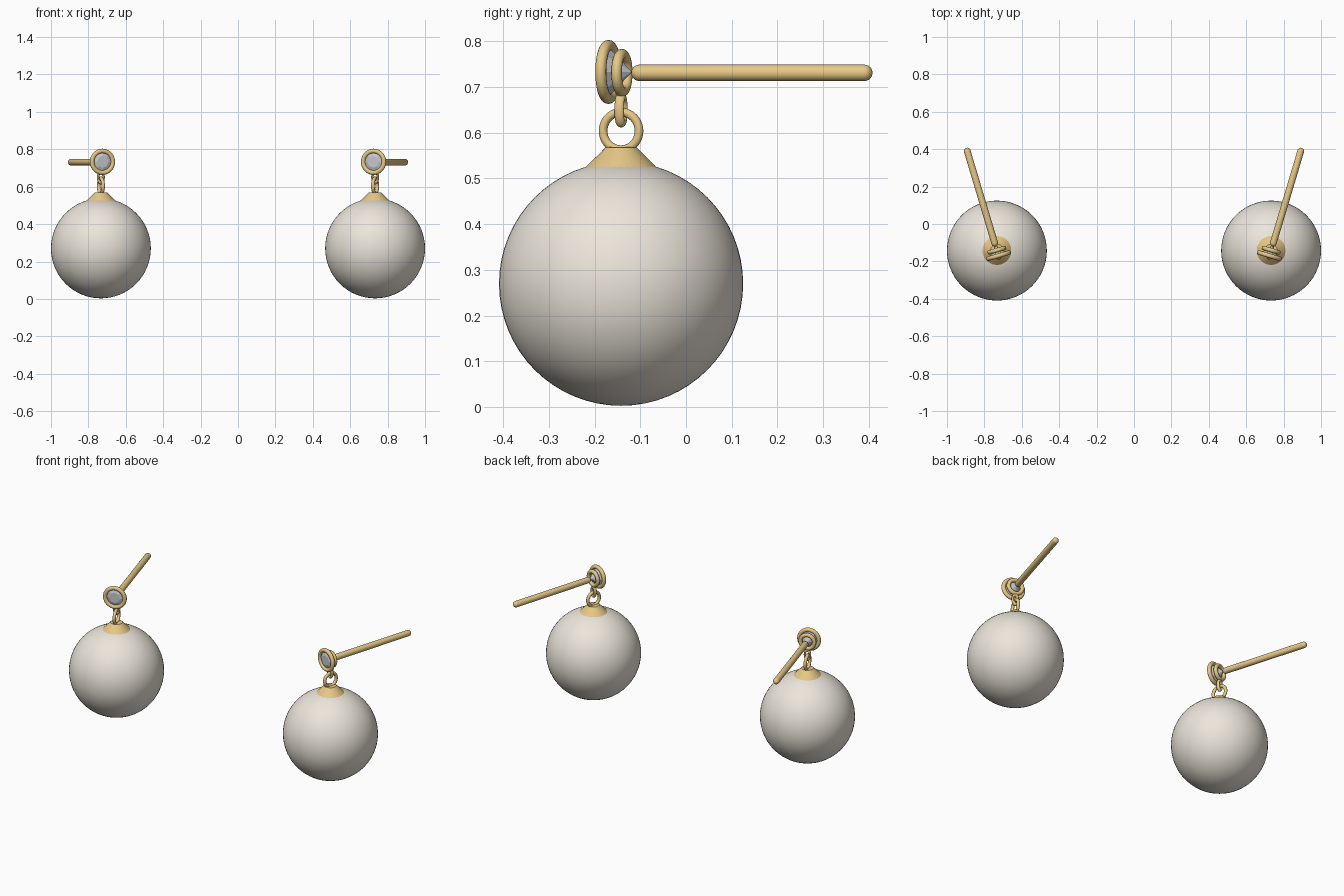
import bpy, math
from mathutils import Matrix, Vector

if "Cube" in bpy.data.objects:
    bpy.data.objects.remove(bpy.data.objects["Cube"])


def material(name, color):
    m = bpy.data.materials.new(name)
    m.diffuse_color = color
    m.use_nodes = True
    m.node_tree.nodes["Principled BSDF"].inputs["Base Color"].default_value = m.diffuse_color
    return m


GOLD = material("gold", (0.80, 0.58, 0.24, 1))
PEARL = material("pearl", (0.84, 0.79, 0.71, 1))
GEM = material("gem", (0.55, 0.57, 0.60, 1))
PIVOT = Vector((0.733, -0.142, 0))
YAW = math.radians(16.6)


def finish(name, mat, side, angle=40):
    o = bpy.context.object
    o.name = f"{name}_{'right' if side > 0 else 'left'}"
    o.data.materials.append(mat)
    bpy.ops.object.shade_smooth_by_angle(angle=math.radians(angle))
    # local earring space -> world: turn outwards, move to its side
    place = Matrix.Translation((side * PIVOT.x, PIVOT.y, 0)) @ Matrix.Rotation(-side * YAW, 4, 'Z')
    o.data.transform(place @ o.matrix_basis)
    o.matrix_basis = Matrix.Identity(4)
    return o


def lathe(name, mat, side, profile, steps=32, along_y=False, z=0, angle=40):
    """Spin (radius, height) points around z, or around y with height running back."""
    verts, faces = [], []
    for r, h in profile:
        for i in range(steps):
            a = 2 * math.pi * i / steps
            x, y = r * math.cos(a), r * math.sin(a)
            verts.append((x, h, z - y) if along_y else (x, y, h + z))
    for j in range(len(profile) - 1):
        for i in range(steps):
            k = (i + 1) % steps
            faces.append((j * steps + i, j * steps + k, (j + 1) * steps + k, (j + 1) * steps + i))
    last = (len(profile) - 1) * steps
    faces.append(tuple(reversed(range(steps))))
    faces.append(tuple(range(last, last + steps)))
    me = bpy.data.meshes.new(name)
    me.from_pydata(verts, [], faces)
    o = bpy.data.objects.new(name, me)
    bpy.context.collection.objects.link(o)
    bpy.ops.object.select_all(action='DESELECT')
    o.select_set(True)
    bpy.context.view_layer.objects.active = o
    return finish(name, mat, side, angle)


def ring(name, side, loc, rot, major, minor, scale=(1, 1, 1)):
    bpy.ops.mesh.primitive_torus_add(location=loc, rotation=rot, major_radius=major,
                                     minor_radius=minor, major_segments=40, minor_segments=16)
    bpy.context.object.scale = scale
    bpy.context.view_layer.update()
    return finish(name, GOLD, side, 60)


Q = math.pi / 2
for side in (-1, 1):
    # pearl drop and its cap
    bpy.ops.mesh.primitive_uv_sphere_add(segments=64, ring_count=32, radius=0.267, location=(0, 0, 0.27))
    finish("pearl", PEARL, side)
    lathe("pearl_cap", GOLD, side, [(0.082, 0.520), (0.074, 0.529), (0.054, 0.548), (0.040, 0.562),
                                    (0.034, 0.568), (0.01, 0.569)])
    # cap ring, and the narrow link joining it to the setting
    ring("cap_ring", side, (0, 0, 0.604), (0, Q, 0), 0.041, 0.0095)
    ring("link", side, (0, 0, 0.650), (Q, 0, 0), 0.028, 0.0105, (0.55, 1, 1))
    # two stacked bezel rings
    ring("front_bezel", side, (0, -0.029, 0.733), (Q, 0, 0), 0.058, 0.0120)
    ring("back_bezel", side, (0, 0.002, 0.731), (Q, 0, 0), 0.041, 0.0115)
    # faceted stone pointing backwards
    lathe("stone", GEM, side, [(0.032, -0.037), (0.052, -0.029), (0.052, -0.026), (0.002, 0.023)],
          steps=8, along_y=True, z=0.733, angle=5)
    # ear post with rounded ends
    r, a, b = 0.018, 0.024, 0.573
    cap = [(r * math.sin(t), r * (1 - math.cos(t))) for t in [Q * i / 6 for i in range(7)]]
    cap[0] = (0.001, 0)
    lathe("ear_post", GOLD, side, [(x, a + h) for x, h in cap] + [(x, b - h) for x, h in reversed(cap)],
          steps=24, along_y=True, z=0.731)
